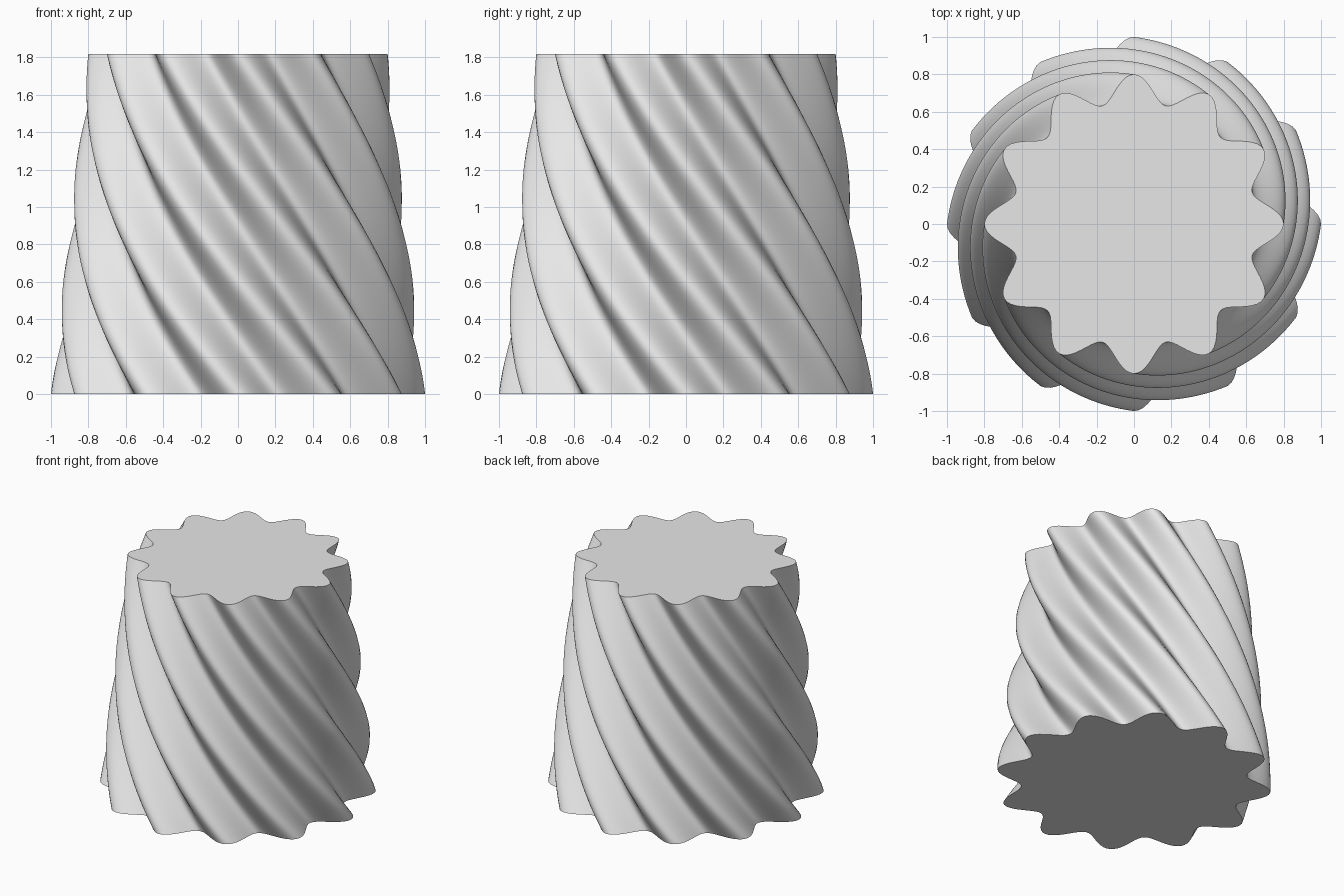
import bpy
import bmesh
from math import cos, sin, pi, radians

cube = bpy.data.objects.get("Cube")
if cube:
    bpy.data.objects.remove(cube, do_unlink=True)

LOBES = 12
SEGMENTS = LOBES * 20
LAYERS = 80
HEIGHT = 2 / 1.1
TWIST = -pi / 2      # clockwise seen from above
TOP_SCALE = 0.8

grey = bpy.data.materials.new("light grey")
grey.use_nodes = True
colour = (0.8, 0.8, 0.8, 1)
grey.diffuse_color = colour
grey.node_tree.nodes["Principled BSDF"].inputs["Base Color"].default_value = colour


def wavy_ring(bm, t):
    """Cross-section with rounded lobes, turned and shrunk at height fraction t."""
    scale = 1 + (TOP_SCALE - 1) * t
    ring = []
    for i in range(SEGMENTS):
        a = 2 * pi * i / SEGMENTS
        r = scale * (1 + 0.1 * cos(LOBES * a)) / 1.1
        turned = a + TWIST * t
        ring.append(bm.verts.new((r * cos(turned), r * sin(turned), HEIGHT * t)))
    return ring


# Twisted, tapering fluted body
bm = bmesh.new()
rings = [wavy_ring(bm, k / LAYERS) for k in range(LAYERS + 1)]
for low, high in zip(rings, rings[1:]):
    for i in range(SEGMENTS):
        j = (i + 1) % SEGMENTS
        bm.faces.new((low[i], low[j], high[j], high[i]))

# Flat bottom and top
bm.faces.new(rings[0][::-1])
bm.faces.new(rings[-1])

mesh = bpy.data.meshes.new("twisted_fluted_body")
bm.to_mesh(mesh)
bm.free()
mesh.materials.append(grey)
body = bpy.data.objects.new("twisted_fluted_body", mesh)
bpy.context.collection.objects.link(body)

# Smooth flutes, sharp rims
bpy.ops.object.select_all(action="DESELECT")
body.select_set(True)
bpy.context.view_layer.objects.active = body
bpy.ops.object.shade_smooth_by_angle(angle=radians(30))
